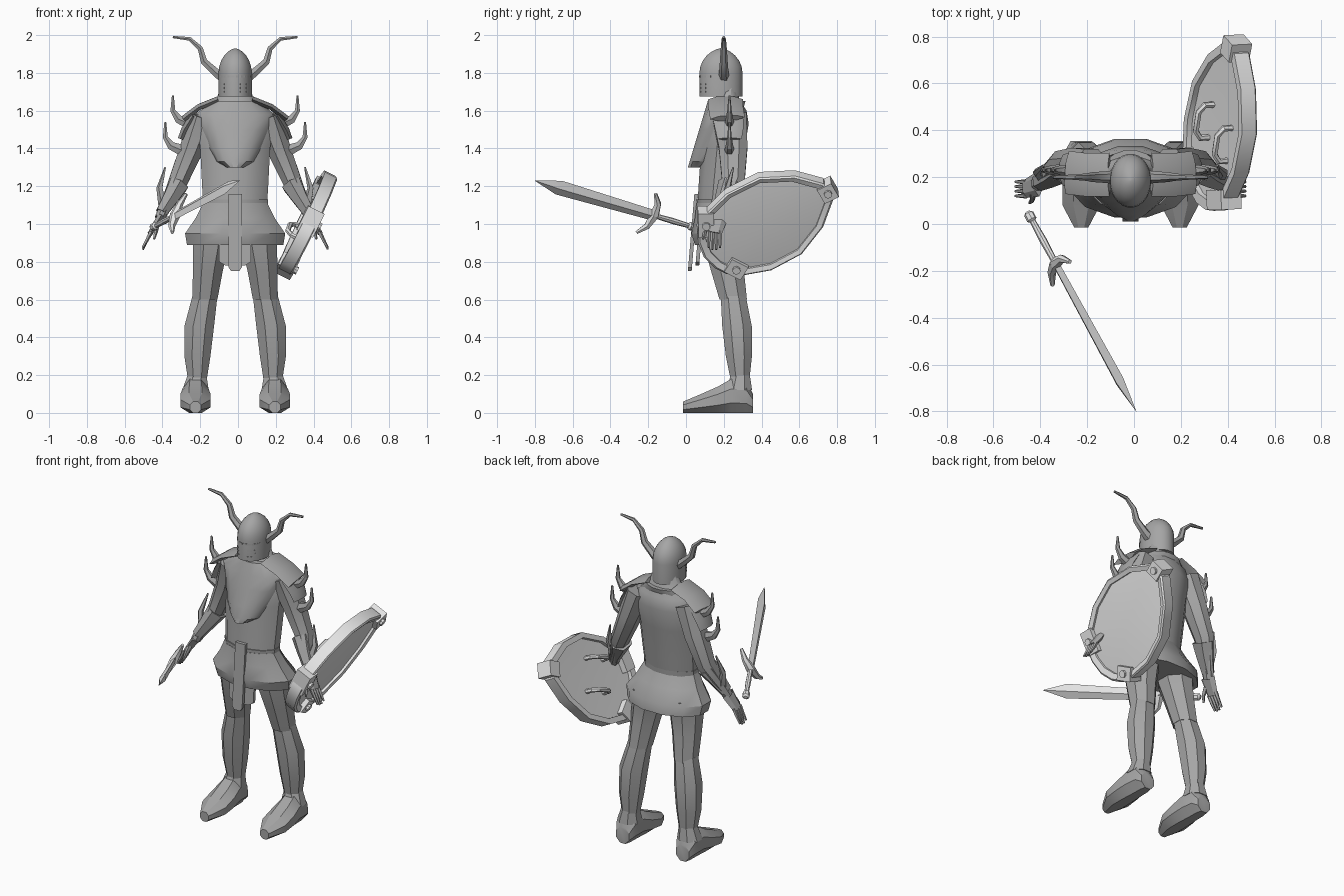
import bpy, bmesh, math
from mathutils import Vector

cube = bpy.data.objects.get("Cube")
if cube:
    bpy.data.objects.remove(cube)


def material(name, grey):
    made = bpy.data.materials.new(name)
    made.use_nodes = True
    colour = (grey, grey, grey, 1)
    made.diffuse_color = colour
    made.node_tree.nodes["Principled BSDF"].inputs["Base Color"].default_value = colour
    return made


ARMOUR = material("grey armour", .38)
STEEL = material("pale grey steel", .8)
UP = Vector((0, 0, 1))
BACK = Vector((0, 1, 0))
MIDDLE = Vector((-.015, 0, 0))


def finish(name, bm, mat):
    bmesh.ops.recalc_face_normals(bm, faces=bm.faces)
    mesh = bpy.data.meshes.new(name)
    bm.to_mesh(mesh)
    bm.free()
    part = bpy.data.objects.new(name, mesh)
    bpy.context.collection.objects.link(part)
    mesh.materials.append(mat)
    bpy.ops.object.select_all(action='DESELECT')
    part.select_set(True)
    bpy.context.view_layer.objects.active = part
    bpy.ops.object.shade_smooth_by_angle(angle=math.radians(32))


def bridge(bm, first, second):
    for j in range(len(first)):
        i = (j + 1) % len(first)
        bm.faces.new((first[j], first[i], second[i], second[j]))


def loft(name, rings, sides=8, mat=ARMOUR, ref=BACK, axis=None, diamond=False):
    """Skin rings of (centre, across, along), where along is measured in the ref direction."""
    bm = bmesh.new()
    centres = [Vector(ring[0]) for ring in rings]
    phase, grow = (0, 1) if diamond else (math.pi / sides, 1 / math.cos(math.pi / sides))
    loops = []
    for i, (_, across, along) in enumerate(rings):
        ahead = axis or centres[min(i + 1, len(centres) - 1)] - centres[max(i - 1, 0)]
        ahead = ahead.normalized()
        v = (ref - ahead * ahead.dot(ref)).normalized()
        u = v.cross(ahead)
        turns = [math.tau * j / sides + phase for j in range(sides)]
        loops.append([bm.verts.new(centres[i] + grow * (u * across * math.cos(w) + v * along * math.sin(w)))
                      for w in turns])
    for first, second in zip(loops, loops[1:]):
        bridge(bm, first, second)
    bm.faces.new(loops[0])
    bm.faces.new(loops[-1])
    finish(name, bm, mat)


def tapered(name, points, start, end, flat=1, bulge=0, **options):
    """Limb through the points, thinning evenly from start to end, with an optional swelling."""
    rings = []
    for i, point in enumerate(points):
        t = i / (len(points) - 1)
        size = start + (end - start) * t + bulge * math.sin(math.pi * t)
        rings.append((point, size, size * flat))
    loft(name, rings, **options)


def upright(name, rows, centre, lean, depth, sides=12):
    """Stack of level ovals given by height and half width; the centre leans back with height."""
    loft(name, [(MIDDLE + BACK * (centre + lean * (z - rows[0][0])) + UP * z, width, depth(width))
                for z, width in rows], sides, axis=UP)


# Torso, draped chest plate, belt and skirt
def oval(width):
    return width * .62


upright("torso", [(1.05, .165), (1.2, .175), (1.4, .185), (1.53, .2), (1.6, .17), (1.66, .1), (1.74, .07)],
        .16, .1, oval)
upright("chest_drape", [(1.3, .05), (1.33, .1), (1.4, .14), (1.5, .175), (1.58, .21), (1.65, .12)],
        .11, .3, lambda width: .1, 16)
upright("belt", [(1.08, .17), (1.13, .175)], .165, 0, oval)
upright("skirt", [(.89, .255), (.95, .265), (1.03, .21), (1.11, .17)], .205, -.2, oval)


# Hanging cloth strips
def strip(name, front, top, bottom, half_width):
    rings = [(MIDDLE + BACK * (front + (z - bottom) / 12) + UP * z, half_width * k, .01)
             for z, k in ((top, 1), (bottom + .02, 1), (bottom, .6))]
    loft(name, rings, sides=4, axis=UP)


strip("front_tabard", .02, 1.16, .75, .035)
strip("under_tabard", .06, 1, .78, .085)

# Helmet: straight wall under a pointed dome
HELM = MIDDLE + BACK * .185
HELM_WIDTH, HELM_DEPTH, BROW = .088, .114, 1.8
steps = [math.pi / 2 * i / 6 for i in range(7)]
shell = [(1.675, 1)] + [(BROW + .13 * math.sin(w), max(math.cos(w) ** 1.2, .03)) for w in steps]
loft("helmet", [(HELM + UP * z, HELM_WIDTH * k, HELM_DEPTH * k) for z, k in shell], sides=24, axis=UP)


def on_helmet(name, turn, z, half_width, half_height):
    x, y = math.sin(turn), -math.cos(turn)
    normal = Vector((x / HELM_WIDTH, y / HELM_DEPTH, 0)).normalized()
    spot = HELM + Vector((x * HELM_WIDTH, y * HELM_DEPTH, z))
    loft(name, [(spot + normal * d, half_width, half_height) for d in (-.002, .002)],
         sides=4, ref=UP, axis=normal)


for side in (-1, 1):
    for i in range(4):
        on_helmet("eye_slit", side * (.2 + i / 4), BROW - .02, .014, .005)
    for row in range(3):
        for i in range(3):
            on_helmet("breathing_hole", side * (.35 + i / 5), 1.7 + row / 50, .004, .004)

# Everything that comes in a left and right pair
for side, label in ((1, "left_"), (-1, "right_")):
    def place(x, y, z):
        return MIDDLE + Vector((side * x, y, z))

    def pair(name, points, start, end, **options):
        tapered(label + name, [place(*p) for p in points], start, end, **options)

    # Horns and shoulder armour
    pair("horn", [(.07, .2, 1.78), (.1, .2, 1.8), (.165, .2, 1.86), (.185, .2, 1.93), (.24, .2, 1.98), (.33, .2, 1.99)],
         .026, .006, sides=6)
    pair("pauldron", [(.09, .21, 1.66), (.19, .21, 1.62), (.27, .22, 1.56)], .016, .016, flat=5, sides=6)
    pair("shoulder_plate", [(.22, .22, 1.58), (.27, .23, 1.5), (.29, .23, 1.45)], .018, .014, flat=4, sides=6)
    for name, base in (("upper_spike", place(.24, .23, 1.53)), ("lower_spike", place(.28, .23, 1.39))):
        curve = [(0, 0), (.06, .025), (.09, .07), (.09, .15)]
        tapered(label + name, [base + Vector((side * out, 0, rise)) for out, rise in curve],
                .03, .005, flat=.8, sides=6)

    # Arm with its gauntlet
    pair("arm", [(.17, .23, 1.57), (.23, .25, 1.4), (.3, .25, 1.23), (.34, .22, 1.15), (.4, .17, 1.03)],
         .075, .026, flat=1.2)
    pair("gauntlet_cuff", [(.3, .24, 1.21), (.34, .21, 1.14), (.39, .18, 1.06)], .052, .03, flat=1.2, sides=6)
    pair("elbow_blade", [(.375, .2, 1.08), (.4, .22, 1.19), (.37, .25, 1.3)], .024, .004, sides=5)

    # Open hand
    pair("palm", [(.395, .17, 1.04), (.45, .15, .95)], .018, .013, flat=2.6, sides=6)
    for i in range(4):
        y = .12 + i / 50
        tip = .86 + abs(i - 1.5) / 100
        pair("finger", [(.445, y, .96), (.47, y, .91), (.49, y, tip)], .01, .005, sides=5)
    pair("thumb", [(.415, .13, 1), (.42, .1, .96), (.43, .09, .92)], .013, .005, sides=5)

    # Leg and pointed boot
    pair("thigh", [(.12, .2, .97), (.13, .2, .87), (.145, .22, .75), (.16, .25, .6)], .105, .066, flat=1.1, axis=UP)
    pair("shin", [(.16, .25, .62), (.19, .27, .46), (.2, .28, .3), (.2, .29, .1)], .066, .038, bulge=.025, axis=UP)
    pair("ankle_cuff", [(.2, .29, .22), (.21, .28, .12)], .045, .07, axis=UP)
    profile = [(.355, .1, .045), (.32, .17, .065), (.24, .18, .07), (.17, .14, .08), (.08, .1, .08), (-.015, .06, .03)]
    loft(label + "boot", [(place(.21, y, top / 2), width, top / 2) for y, top, width in profile],
         ref=UP, axis=-BACK)

# Sword, floating ahead of the right hand
POMMEL, TIP = Vector((-.445, .035, .985)), Vector((.01, -.8, 1.23))
LENGTH = (TIP - POMMEL).length
ALONG = (TIP - POMMEL).normalized()
EDGE = Vector((.075, .105, .21))
EDGE = (EDGE - ALONG * EDGE.dot(ALONG)).normalized()
HILT = .24


def sword(name, rows, flat=1, **options):
    loft(name, [(POMMEL + ALONG * d, r * flat, r) for d, r in rows], mat=STEEL, ref=EDGE, axis=ALONG, **options)


sword("sword_blade", [(HILT, .03), (LENGTH - .15, .042), (LENGTH, .001)], flat=.45, sides=4, diamond=True)
sword("sword_grip", [(0, .011), (HILT / 2, .015), (HILT, .012)])
sword("sword_pommel", [(-.02, .01), (-.01, .02), (.02, .02), (.03, .01)])
for way in (-1, 1):
    sweep = [POMMEL + ALONG * (HILT + d) + EDGE * way * out for out, d in ((0, 0), (.07, .01), (.12, .05))]
    tapered("sword_guard", sweep, .024, .008, sides=6, mat=STEEL, ref=ALONG)

# Shield: three corners joined by bowed edges, in a tilted plane beside the left arm
OUT = Vector((1, .05, -.5)).normalized()
CORNERS = [Vector((.06, 1.01)), Vector((.79, 1.2)), Vector((.24, .74))]
HUB = Vector((.42, 1.02))
OUTLINE = []
for start, end in zip(CORNERS, CORNERS[1:] + CORNERS[:1]):
    run = end - start
    for t in (.07, .25, .5, .75, .93):
        OUTLINE.append(start + run * t + Vector((-run.y, run.x)) * .84 * t * (1 - t))


def on_shield(spot, off=0):
    y, z = spot
    return Vector((z / 2 - y / 20 - .115, y, z)) + OUT * off


def shield_loop(bm, scale, off):
    return [bm.verts.new(on_shield(HUB + (spot - HUB) * scale, off)) for spot in OUTLINE]


bm = bmesh.new()
loops = [shield_loop(bm, scale, off) for scale, off in ((1, -.038), (1, .03), (.97, .038), (.88, .03), (.88, -.038))]
for first, second in zip(loops, loops[1:] + loops[:1]):
    bridge(bm, first, second)
finish("shield_rim", bm, STEEL)

bm = bmesh.new()
inner, outer = shield_loop(bm, .93, -.015), shield_loop(bm, .93, .015)
bridge(bm, inner, outer)
for loop, off in ((inner, -.005), (outer, .035)):
    hub = bm.verts.new(on_shield(HUB, off))
    for j, vert in enumerate(loop):
        bm.faces.new((vert, loop[j - 1], hub))
finish("shield_panel", bm, STEEL)

# Bolted corner blocks
for corner, half_width in zip(CORNERS, (.07, .045, .05)):
    spot = corner + (HUB - corner).normalized() * .045
    radial = on_shield(spot) - on_shield(HUB)
    fixed = dict(mat=STEEL, ref=radial, axis=OUT)
    loft("shield_corner_block", [(on_shield(spot, d), half_width, .042) for d in (-.05, .046)], sides=4, **fixed)
    loft("shield_bolt", [(on_shield(spot, d), .02, .02) for d in (.04, .06)], **fixed)

# Handles on the inner face
SLOPE = Vector((1, .4))
for foot in (Vector((.37, .92)), Vector((.27, 1.07))):
    bow = [on_shield(foot + SLOPE * d, -lift) for d, lift in
           ((0, 0), (0, .05), (.03, .075), (.11, .075), (.14, .05), (.14, 0))]
    tapered("shield_handle", bow, .012, .012, sides=6, mat=STEEL, ref=Vector((0, -.4, 1)))
